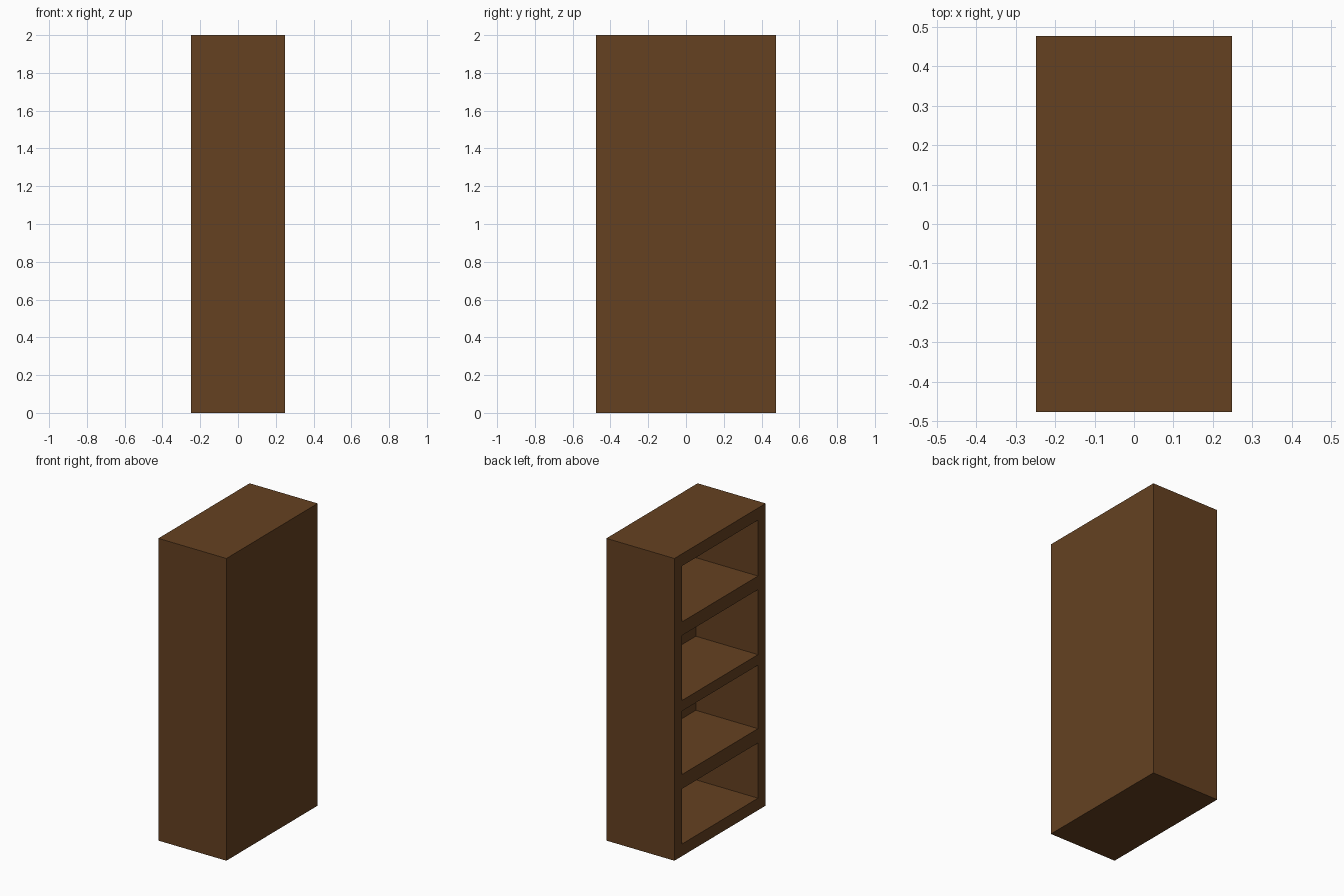
import bpy
import bmesh
from mathutils import Vector

cube = bpy.data.objects.get("Cube")
if cube:
    bpy.data.objects.remove(cube, do_unlink=True)

# Dark brown wood
wood = bpy.data.materials.new("dark_brown_wood")
wood.use_nodes = True
colour = (0.130, 0.053, 0.0152, 1.0)
wood.diffuse_color = colour
bsdf = wood.node_tree.nodes["Principled BSDF"]
bsdf.inputs["Base Color"].default_value = colour
bsdf.inputs["Roughness"].default_value = 0.8

HALF_X, HALF_Y, HEIGHT = 0.249, 0.477, 2.0
BOARD = 0.08    # side, top and bottom thickness
BACK = 0.043    # back panel thickness


def board(name, low, high):
    """Flat-sided board between two opposite corners."""
    low, high = Vector(low), Vector(high)
    bm = bmesh.new()
    bmesh.ops.create_cube(bm, size=1)
    for v in bm.verts:
        v.co = (low + high) / 2 + v.co * (high - low)
    mesh = bpy.data.meshes.new(name)
    bm.to_mesh(mesh)
    bm.free()
    mesh.materials.append(wood)
    obj = bpy.data.objects.new(name, mesh)
    bpy.context.collection.objects.link(obj)
    return obj


inner_x = HALF_X - BACK
inner_y = HALF_Y - BOARD

# Back panel closes the +x side, the shelves open towards -x
board("back_panel", (inner_x, -HALF_Y, 0), (HALF_X, HALF_Y, HEIGHT))

# Upright sides
board("front_side", (-HALF_X, -HALF_Y, 0), (inner_x, -inner_y, HEIGHT))
board("rear_side", (-HALF_X, inner_y, 0), (inner_x, HALF_Y, HEIGHT))

# Bottom, three shelves and top
levels = {
    "bottom_board": (0, BOARD),
    "lower_shelf": (0.445, 0.54),
    "middle_shelf": (0.96, 1.03),
    "upper_shelf": (1.46, 1.55),
    "top_board": (HEIGHT - BOARD, HEIGHT),
}
for name, (z0, z1) in levels.items():
    board(name, (-HALF_X, -inner_y, z0), (inner_x, inner_y, z1))
